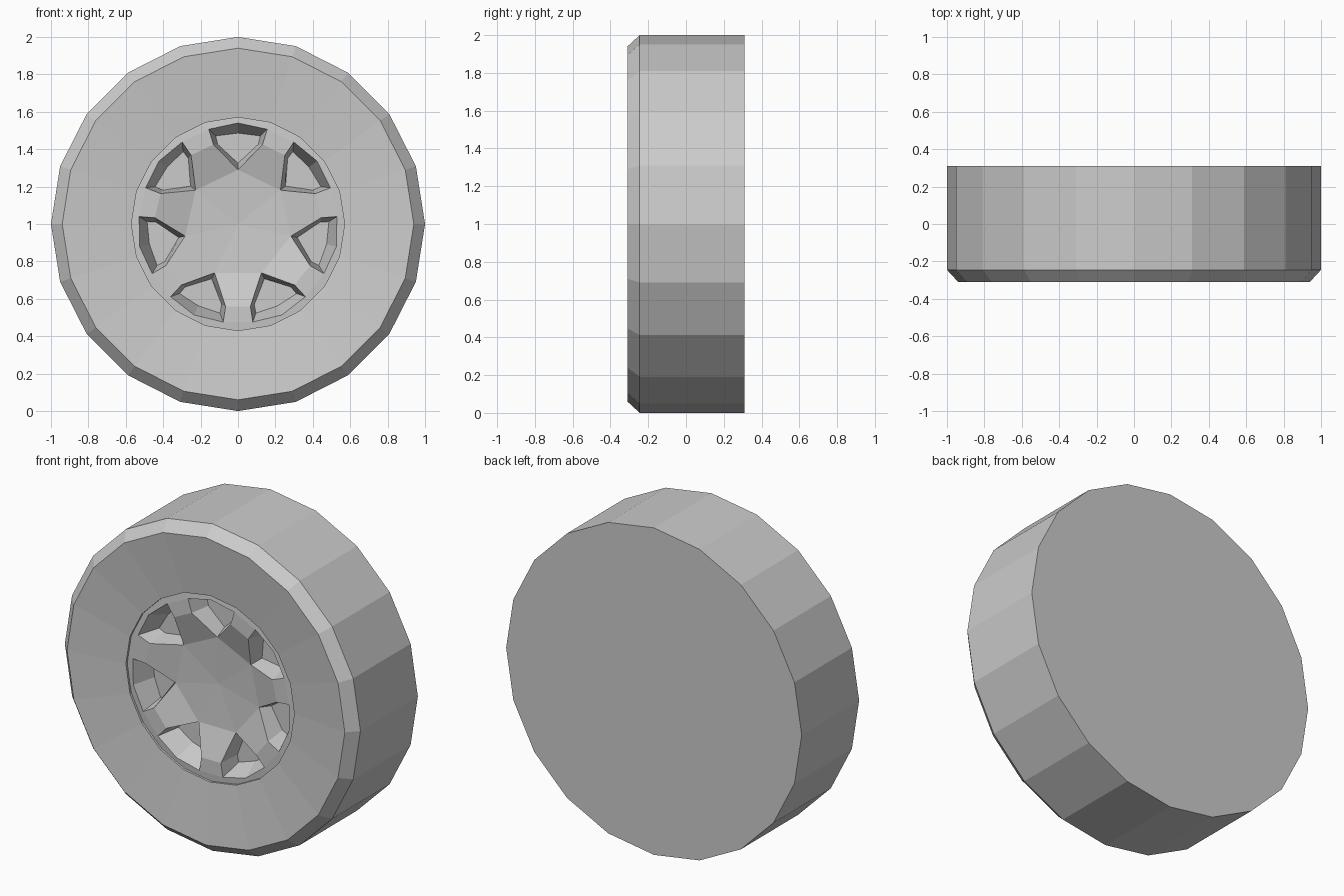
import bpy, bmesh
from math import sin, cos, radians, pi

if "Cube" in bpy.data.objects:
    bpy.data.objects.remove(bpy.data.objects["Cube"])

SPOKES = 7
TYRE_SIDES = 20


def polar(bm, r, y, a):
    """Vertex at radius r, depth y, angle a (clockwise from the top)."""
    return bm.verts.new((r * sin(a), y, 1 + r * cos(a)))


def finish(bm, name):
    me = bpy.data.meshes.new(name)
    bm.to_mesh(me)
    bm.free()
    ob = bpy.data.objects.new(name, me)
    bpy.context.collection.objects.link(ob)
    return ob


# Tyre: 20-sided turned body with chamfered front edge and flat back
bm = bmesh.new()
profile = [(1, 0.31), (1, -0.245), (0.94, -0.31), (0.57, -0.27), (0.57, -0.1)]
rings = [[polar(bm, r, y, 2 * pi * i / TYRE_SIDES) for i in range(TYRE_SIDES)]
         for r, y in profile]
for a, b in zip(rings, rings[1:]):
    for i in range(TYRE_SIDES):
        j = (i + 1) % TYRE_SIDES
        bm.faces.new((a[i], a[j], b[j], b[i]))
bm.faces.new(rings[0])
bm.faces.new(rings[-1])
bmesh.ops.recalc_face_normals(bm, faces=bm.faces)
finish(bm, "tyre")

# Wheel rim: dished seven-sided hub, spokes and recessed windows
bm = bmesh.new()
step = 2 * pi / SPOKES
half = step / 3
hub = bm.verts.new((0, -0.185, 1))
# window outline: tip, shoulder, corner, middle, corner, shoulder
outline = [(0.29, -0.20, 0), (0.445, -0.26, half), (0.53, -0.26, half),
           (0.54, -0.26, 0), (0.53, -0.26, -half), (0.445, -0.26, -half)]
floor_y = -0.13
t = radians(14.3)
recess = [(0.325, 0), (0.44, t), (0.486, t), (0.486, 0), (0.486, -t), (0.44, -t)]
windows, flange = [], []
for k in range(SPOKES):
    a = k * step
    top = [polar(bm, r, y, a + d) for r, y, d in outline]
    low = [polar(bm, r, floor_y, a + d) for r, d in recess]
    for i in range(6):
        j = (i + 1) % 6
        bm.faces.new((top[i], top[j], low[j], low[i]))
    bm.faces.new(low)
    windows.append(top)
    flange.append([polar(bm, 0.585, -0.255, a + d) for d in (half, 0, -half)])

for k in range(SPOKES):
    w, n = windows[k], windows[(k + 1) % SPOKES]
    f, g = flange[k], flange[(k + 1) % SPOKES]
    bm.faces.new((hub, w[0], n[0]))             # hub facet
    bm.faces.new((w[0], w[1], n[5], n[0]))      # sloped spoke
    bm.faces.new((w[1], w[2], n[4], n[5]))      # spoke foot
    bm.faces.new((w[2], f[0], g[2], n[4]))      # outer flange
    bm.faces.new((w[3], f[1], f[0], w[2]))
    bm.faces.new((w[4], f[2], f[1], w[3]))
bmesh.ops.recalc_face_normals(bm, faces=bm.faces)
bm.normal_update()
if hub.link_faces[0].normal.y > 0:
    bmesh.ops.reverse_faces(bm, faces=bm.faces)
finish(bm, "wheel_rim")
